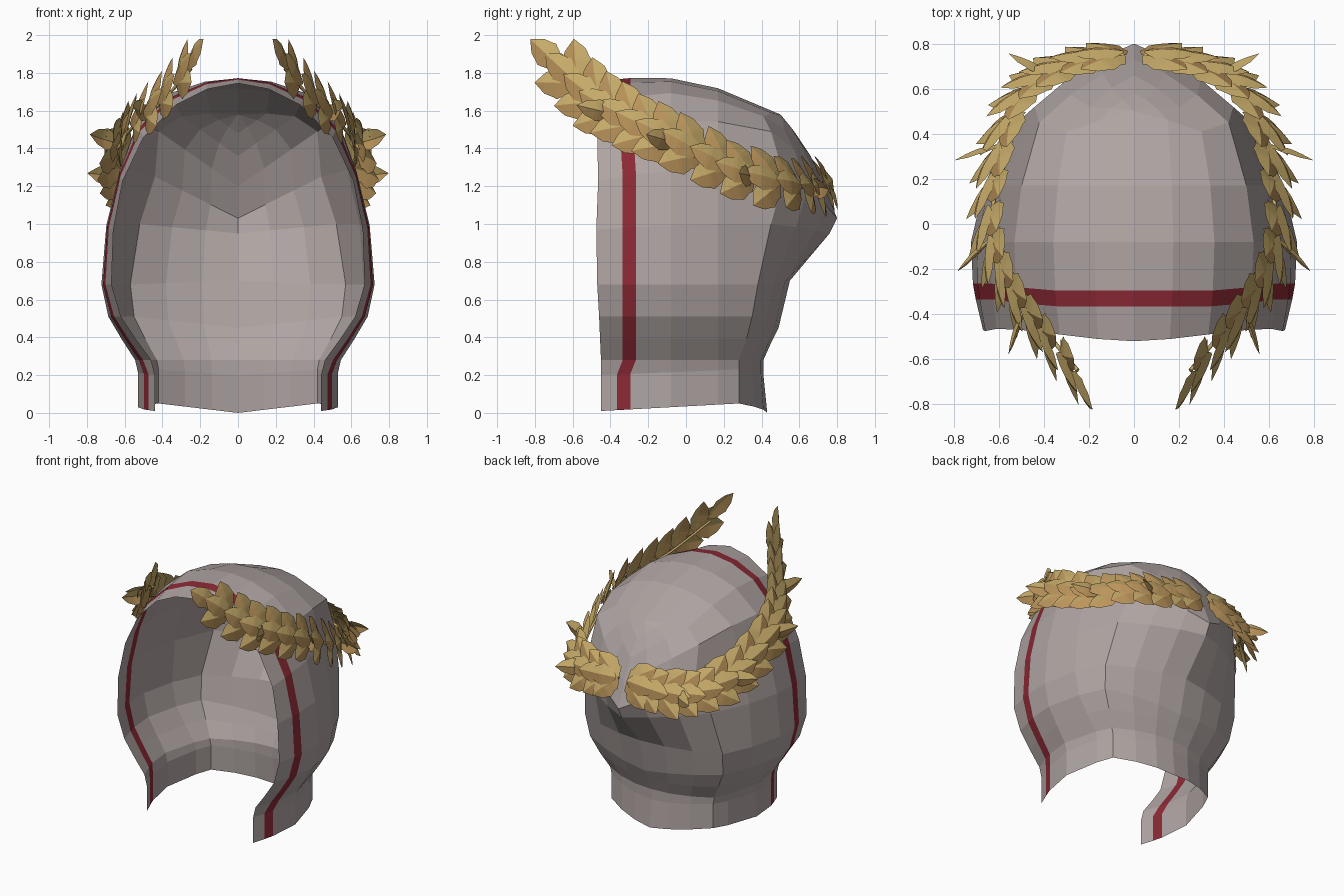
import bpy, bmesh, math, random
from mathutils import Vector

random.seed(4)
cube = bpy.data.objects.get("Cube")
if cube:
    bpy.data.objects.remove(cube)


def material(name, color):
    mat = bpy.data.materials.new(name)
    mat.use_nodes = True
    mat.diffuse_color = (*color, 1)
    for node in mat.node_tree.nodes:
        if node.type == 'BSDF_PRINCIPLED':
            node.inputs["Base Color"].default_value = (*color, 1)
            node.inputs["Roughness"].default_value = 0.8
    return mat


cloth = material("warm grey cloth", (0.43, 0.375, 0.365))
red = material("dark red trim", (0.26, 0.022, 0.035))
gold = material("gold leaf", (0.56, 0.4, 0.14))
bronze = material("bronze leaf", (0.5, 0.3, 0.105))


def finish(name, bm, materials):
    mesh = bpy.data.meshes.new(name)
    bm.to_mesh(mesh)
    bm.free()
    obj = bpy.data.objects.new(name, mesh)
    bpy.context.collection.objects.link(obj)
    for mat in materials:
        mesh.materials.append(mat)
    obj.modifiers.new("mirror", 'MIRROR')


# Hood: levels run from the neck hem up to the ridge, each from the face
# opening, past the rear crease, to the centre of the back
front_edge = [(.44, -.45, .01), (.44, -.45, .2), (.46, -.45, .28), (.54, -.455, .39),
              (.62, -.46, .51), (.67, -.47, .68), (.66, -.475, .97), (.61, -.465, 1.23),
              (.5, -.47, 1.46), (.33, -.49, 1.63), (.16, -.51, 1.715), (0, -.52, 1.745)]
crease = [(.42, .28, .05), (.42, .28, .23), (.43, .28, .28), (.49, .32, .39),
          (.55, .35, .51), (.57, .38, .68), (.52, .45, 1), (.44, .52, 1.25),
          (.42, .45, 1.49), (.3, .41, 1.57), (.15, .46, 1.585), (0, .5, 1.58)]
back_centre = [(.43, 0), (.41, .2), (.41, .28), (.45, .37), (.49, .45), (.55, .7),
               (.76, .95), (.8, 1.03), (.73, 1.2), (.66, 1.36), (.58, 1.48), (.5, 1.58)]
stations = [-.335, -.265, -.08, .17]
STRIPE = 1

bm = bmesh.new()
grid = []
for level, (f, c, b) in enumerate(zip(front_edge, crease, back_centre)):
    f, c, b = Vector(f), Vector(c), Vector((0, *b))
    out = Vector((f.x, 0, max(f.z - 0.9, 0))).normalized()
    shift = -0.03 if level < 2 else -0.015 * min(max(level - 7, 0), 2)
    row = [f]
    for y in stations:
        t = (y + (shift if y < -.2 else 0) - f.y) / (c.y - f.y)
        row.append(f.lerp(c, t) + out * 0.1 * math.sin(math.pi * t))
    row.append(c)
    # rounded half of the back between crease and centre
    for t in (0.33, 0.67):
        p = c.lerp(b, t)
        p.y += 0.03 * min(1, c.x * 3)
        row.append(p)
    row.append(b)
    grid.append([bm.verts.new(p) for p in row])

for low, high in zip(grid, grid[1:]):
    for j in range(len(low) - 1):
        face = bm.faces.new((low[j], low[j + 1], high[j + 1], high[j]))
        face.material_index = 1 if j == STRIPE else 0
bmesh.ops.remove_doubles(bm, verts=bm.verts, dist=0.001)
finish("hood", bm, [cloth, red])

# Wreath: path of one branch from the back of the head to the brow
path = [Vector(p) for p in (
    (.04, .74, 1.23), (.27, .69, 1.2), (.47, .57, 1.2), (.59, .3, 1.26), (.625, 0, 1.4),
    (.56, -.23, 1.51), (.42, -.44, 1.63), (.25, -.65, 1.82))]


def along(t):
    """Point on the branch, smoothed with a Catmull-Rom spline."""
    s = min(max(t, 0), 1) * (len(path) - 1)
    i = min(int(s), len(path) - 2)
    u = s - i
    a, b, c, d = (path[min(max(k, 0), len(path) - 1)] for k in range(i - 1, i + 3))
    return 0.5 * (2 * b + (c - a) * u + (2 * a - 5 * b + 4 * c - d) * u ** 2
                  + (3 * b - a - 3 * c + d) * u ** 3)


def add_leaf(bm, base, direction, normal, length, width):
    """Folded leaf with a jagged rim, a raised midrib and a curled tip."""
    d = direction.normalized()
    n = (normal - d * normal.dot(d)).normalized()
    side = d.cross(n)
    rim = [(.0, .15), (.18, .78), (.25, .72), (.48, 1), (.56, .88), (.76, .68), (.83, .5)]
    rows = []
    for t, w in rim:
        mid = base + d * length * t + n * (0.02 * math.sin(math.pi * t) + 0.02 * t * t)
        fold = n * (-0.022 * w)
        rows.append([bm.verts.new(mid + side * width * w * s + fold * abs(s))
                     for s in (-1, 0, 1)])
    tip = bm.verts.new(base + d * length + n * 0.02)
    lower = 0 if side.z > 0 else 1
    for a, b in zip(rows, rows[1:]):
        for k in (0, 1):
            face = bm.faces.new((a[k], a[k + 1], b[k + 1], b[k]))
            face.material_index = 1 if k == lower else 0
    for k in (0, 1):
        face = bm.faces.new((rows[-1][k], rows[-1][k + 1], tip))
        face.material_index = 1 if k == lower else 0


bm = bmesh.new()
nodes = 16
for i in range(nodes):
    t = i / (nodes - 1)
    p = along(t)
    forward = (along(t + 0.03) - along(t - 0.03)).normalized()
    outward = Vector((-forward.y, forward.x, 0.4)).normalized()
    outward = (outward - forward * outward.dot(forward)).normalized()
    up = forward.cross(outward)
    size = random.uniform(0.23, 0.255)
    # leaf lying along the stem
    add_leaf(bm, p + outward * 0.03, forward + outward * 0.06, outward, size, 0.075)
    if i == nodes - 1:
        break
    # upper and lower rows, lying like shingles round the stem
    for s in (1, -1):
        spread = s * random.uniform(0.75, 0.95)
        add_leaf(bm, p + outward * 0.01, forward + up * spread + outward * 0.05,
                 outward + up * s * 0.2, size, 0.085)
    # slim leaves standing away from the head
    if i % 3 == 0 and 0 < i < nodes - 3:
        add_leaf(bm, p, forward * 0.7 + outward * 0.7 - up * 0.35,
                 outward - forward, size * 0.95, 0.06)
finish("wreath_leaves", bm, [gold, bronze])

# Stems
for name, sx in (("left_stem", 1), ("right_stem", -1)):
    curve = bpy.data.curves.new(name, 'CURVE')
    curve.dimensions = '3D'
    curve.bevel_depth = 0.01
    curve.bevel_resolution = 0
    curve.use_fill_caps = True
    spline = curve.splines.new('POLY')
    steps = 24
    spline.points.add(steps)
    for k, point in enumerate(spline.points):
        q = along(k / steps)
        point.co = (q.x * sx, q.y, q.z, 1)
    curve.materials.append(gold)
    bpy.context.collection.objects.link(bpy.data.objects.new(name, curve))
